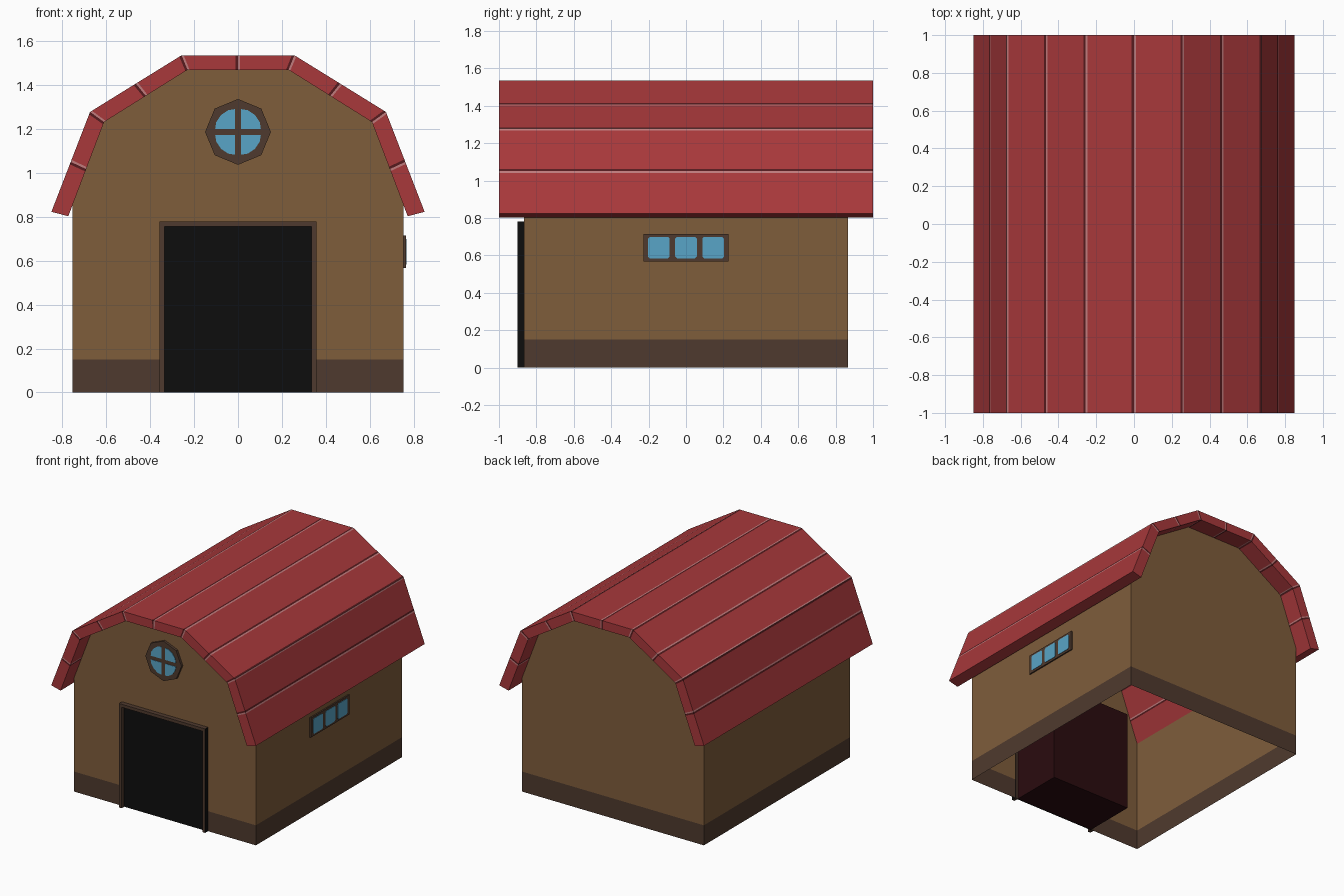
import bpy, bmesh, math
from mathutils import Vector

if "Cube" in bpy.data.objects:
    bpy.data.objects.remove(bpy.data.objects["Cube"])


def mat(name, hexcol):
    rgb = [int(hexcol[i:i + 2], 16) / 255 for i in (0, 2, 4)]
    lin = [c / 12.92 if c <= 0.04045 else ((c + 0.055) / 1.055) ** 2.4 for c in rgb]
    m = bpy.data.materials.new(name)
    m.diffuse_color = (*lin, 1)
    m.use_nodes = True
    m.node_tree.nodes["Principled BSDF"].inputs["Base Color"].default_value = m.diffuse_color
    return m


WALL = mat("wall_brown", "7f5d3b")
TRIM = mat("dark_brown", "4f3a2e")
ROOF = mat("roof_red", "a8383b")
SEAM_D = mat("seam_dark_red", "561b1e")
SEAM_L = mat("seam_pink", "c07c7d")
GLASS = mat("glass_blue", "59a5c7")
BLACK = mat("doorway_black", "0d0d0d")
MAROON = mat("dark_maroon", "2a0b0f")


def finish(name, bm, mats, recalc=True):
    if recalc:
        bmesh.ops.recalc_face_normals(bm, faces=bm.faces)
    me = bpy.data.meshes.new(name)
    bm.to_mesh(me)
    bm.free()
    for m in mats:
        me.materials.append(m)
    ob = bpy.data.objects.new(name, me)
    bpy.context.collection.objects.link(ob)
    return ob


def prism(name, pts, axis, d0, d1, *mats, rule=None):
    """Extrude a (u, z) outline along x or y from d0 to d1."""
    bm = bmesh.new()
    place = (lambda u, z, d: (d, u, z)) if axis == "x" else (lambda u, z, d: (u, d, z))
    a, b = ([bm.verts.new(place(u, z, d)) for u, z in pts] for d in (d0, d1))
    bm.faces.new(a)
    bm.faces.new(b)
    n = len(pts)
    for i in range(n):
        j = (i + 1) % n
        bm.faces.new((a[i], a[j], b[j], b[i]))
    if rule:
        bm.normal_update()
        for f in bm.faces:
            f.material_index = rule(f)
    return finish(name, bm, mats)


def rect(u0, u1, z0, z1, c=0.0):
    """Rectangle outline, optionally with cut corners."""
    if not c:
        return [(u0, z0), (u1, z0), (u1, z1), (u0, z1)]
    return [(u0 + c, z0), (u1 - c, z0), (u1, z0 + c), (u1, z1 - c),
            (u1 - c, z1), (u0 + c, z1), (u0, z1 - c), (u0, z0 + c)]


# Gambrel roof: outer and inner outline, right half mirrored from the left
outer = [(-0.85, 0.823), (-0.674, 1.278), (-0.257, 1.536)]
inner = [(-0.773, 0.803), (-0.61, 1.232), (-0.23, 1.47)]
mirror = lambda p: p + [(-x, z) for x, z in reversed(p)]
nodes = [(Vector(o), Vector(i)) for o, i in zip(mirror(outer), mirror(inner))]
stops = [nodes[0]]
for p, q in zip(nodes, nodes[1:]):          # each slope is two planks wide
    stops += [((p[0] + q[0]) / 2, (p[1] + q[1]) / 2), q]

# Each plank has a thin light edge at its start and a dark one at its end
sections, slots = [stops[0]], []
for k, (p, q) in enumerate(zip(stops, stops[1:])):
    length = (q[0] - p[0]).length
    cuts = []
    if k > 0:
        cuts.append((0.010 / length, 2))
    if k < len(stops) - 2:
        cuts.append((1 - 0.012 / length, 0))
        cuts.append((1, 1))
    else:
        cuts.append((1, 0))
    for t, slot in cuts:
        sections.append((p[0].lerp(q[0], t), p[1].lerp(q[1], t)))
        slots.append(slot)

bm = bmesh.new()
rings = [[bm.verts.new((v.x, y, v.y)) for v, y in ((o, -1), (o, 1), (i, 1), (i, -1))]
         for o, i in sections]
for r, s, slot in zip(rings, rings[1:], slots):
    for k in range(4):
        f = bm.faces.new((r[k], r[(k + 1) % 4], s[(k + 1) % 4], s[k]))
        f.material_index = slot
bm.faces.new(rings[0])
bm.faces.new(rings[-1])
finish("roof", bm, [ROOF, SEAM_D, SEAM_L])

# Hollow walls, open below and under the roof, with a dark base band
W, D = 0.755, 0.866
outline = mirror([(-W, 0), (-W, 0.86), (-0.612, 1.238), (-0.23, 1.475)])
bm = bmesh.new()
ends = [[bm.verts.new((x, y, z)) for x, z in outline] for y in (-D, D)]
front, back = ends
bm.faces.new(front)
bm.faces.new(back[::-1])
for i, j in ((1, 0), (7, 6)):
    bm.faces.new((front[i], back[i], back[j], front[j]))
bmesh.ops.bisect_plane(bm, geom=bm.verts[:] + bm.edges[:] + bm.faces[:],
                       plane_co=(0, 0, 0.15), plane_no=(0, 0, 1))
for f in bm.faces:
    f.material_index = int(f.calc_center_median().z < 0.15)
    n, c = f.normal, f.calc_center_median()
    f.normal_update()
    if f.normal.x * c.x + f.normal.y * c.y < 0:
        f.normal_flip()
finish("walls", bm, [WALL, TRIM], recalc=False)

# Doorway: frame, black opening and the dark box behind it
frame = [(-0.357, 0), (-0.357, 0.78), (0.357, 0.78), (0.357, 0),
         (0.335, 0), (0.335, 0.757), (-0.335, 0.757), (-0.335, 0)]
prism("door_frame", frame, "y", -0.9, -D + 0.005, TRIM, BLACK,
      rule=lambda f: int(abs(f.normal.x) > 0.9 and abs(f.calc_center_median().x) > 0.35))
prism("door_opening", rect(-0.335, 0.335, 0, 0.757), "y", -D - 0.004, -D + 0.003, BLACK)
prism("door_box", rect(-0.335, 0.335, 0.001, 0.757), "y", -D + 0.003, -0.47, MAROON)

# Round gable window: octagonal frame with four panes
octagon = [(0.15 * math.cos(k * math.pi / 4), 1.187 + 0.15 * math.sin(k * math.pi / 4))
           for k in range(8)]
prism("round_window_frame", octagon, "y", -D - 0.018, -D + 0.005, TRIM)
quarter = [(0.014, 0.014), (0.104, 0.014), (0.099, 0.045), (0.077, 0.077),
           (0.045, 0.099), (0.014, 0.104)]
for sx in (-1, 1):
    for sz in (-1, 1):
        prism("round_window_pane", [(sx * u, 1.187 + sz * v) for u, v in quarter],
              "y", -D - 0.021, -D - 0.016, GLASS)

# Side window on the right wall: one frame, three panes
prism("side_window_frame", rect(-0.228, 0.228, 0.567, 0.715), "x", W - 0.005, W + 0.01, TRIM)
for c in (-0.145, 0, 0.145):
    prism("side_window_pane", rect(c - 0.058, c + 0.058, 0.583, 0.699, 0.01),
          "x", W + 0.008, W + 0.013, GLASS)
